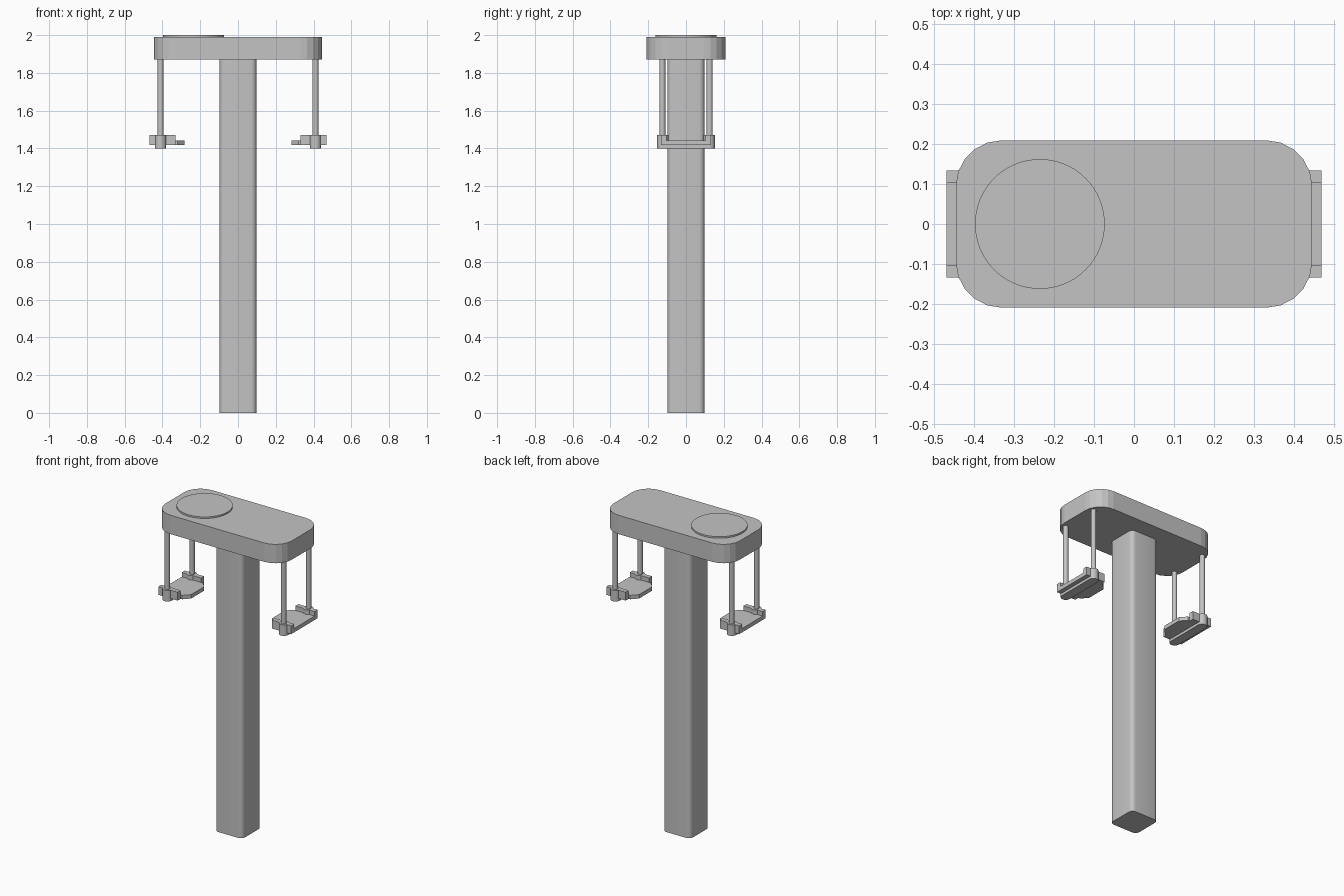
import bpy, bmesh, math

if "Cube" in bpy.data.objects:
    bpy.data.objects.remove(bpy.data.objects["Cube"], do_unlink=True)

GREY = (0.55, 0.55, 0.55, 1)
grey = bpy.data.materials.new("plain grey")
grey.use_nodes = True
grey.diffuse_color = GREY
grey.node_tree.nodes["Principled BSDF"].inputs["Base Color"].default_value = GREY


def prism(name, outline, z0, z1, smooth=False):
    """Extrude a flat outline from z0 up to z1."""
    bm = bmesh.new()
    face = bm.faces.new([bm.verts.new((x, y, z0)) for x, y in outline])
    top = bmesh.ops.extrude_face_region(bm, geom=[face])["geom"]
    moved = [v for v in top if isinstance(v, bmesh.types.BMVert)]
    bmesh.ops.translate(bm, verts=moved, vec=(0, 0, z1 - z0))
    bmesh.ops.recalc_face_normals(bm, faces=bm.faces)
    mesh = bpy.data.meshes.new(name)
    bm.to_mesh(mesh)
    bm.free()
    mesh.materials.append(grey)
    obj = bpy.data.objects.new(name, mesh)
    bpy.context.collection.objects.link(obj)
    if smooth:
        bpy.ops.object.select_all(action="DESELECT")
        obj.select_set(True)
        bpy.context.view_layer.objects.active = obj
        bpy.ops.object.shade_smooth_by_angle(angle=math.radians(35))
    return obj


def circle(cx, cy, r, n):
    return [(cx + r * math.cos(math.tau * i / n), cy + r * math.sin(math.tau * i / n))
            for i in range(n)]


def rounded(x0, x1, y0, y1, r, seg):
    """Rectangle outline with round corners."""
    centres = [(x1 - r, y1 - r), (x0 + r, y1 - r), (x0 + r, y0 + r), (x1 - r, y0 + r)]
    return [(cx + r * math.cos(a), cy + r * math.sin(a))
            for q, (cx, cy) in enumerate(centres)
            for a in [math.pi / 2 * (q + i / seg) for i in range(seg + 1)]]


def box(x0, x1, y0, y1):
    return [(x0, y0), (x1, y0), (x1, y1), (x0, y1)]


# Column, head and raised disc
prism("column", rounded(-0.098, 0.098, -0.098, 0.098, 0.028, 5), 0, 1.88, True)
prism("head", rounded(-0.445, 0.445, -0.209, 0.209, 0.115, 5), 1.87, 1.99)
prism("top_disc", circle(-0.235, 0, 0.162, 64), 1.985, 2.0, True)

# Hanging trays, one on each side
for side, s in (("left", 1), ("right", -1)):
    def flip(points):
        return [(s * x, y) for x, y in points]

    # Tray plate with cut inner corners
    plate = [(0.468, -0.104), (0.468, 0.104), (0.32, 0.104),
             (0.284, 0.065), (0.284, -0.065), (0.32, -0.104)]
    prism(side + "_tray", flip(plate), 1.417, 1.442)

    # Round-ended rib under the tray
    rib = rounded(0.38, 0.44, -0.152, 0.152, 0.0299, 4)
    prism(side + "_rib", flip(rib), 1.40, 1.418)

    for end, e in (("back", 1), ("front", -1)):
        tag = side + "_" + end
        ys = sorted((e * 0.103, e * 0.133))
        prism(tag + "_bracket", flip(box(0.332, 0.468, *ys)), 1.417, 1.47)
        prism(tag + "_hub", flip(circle(0.41, e * 0.123, 0.03, 16)), 1.40, 1.47, True)
        prism(tag + "_rod", flip(circle(0.41, e * 0.125, 0.016, 12)), 1.465, 1.875, True)
